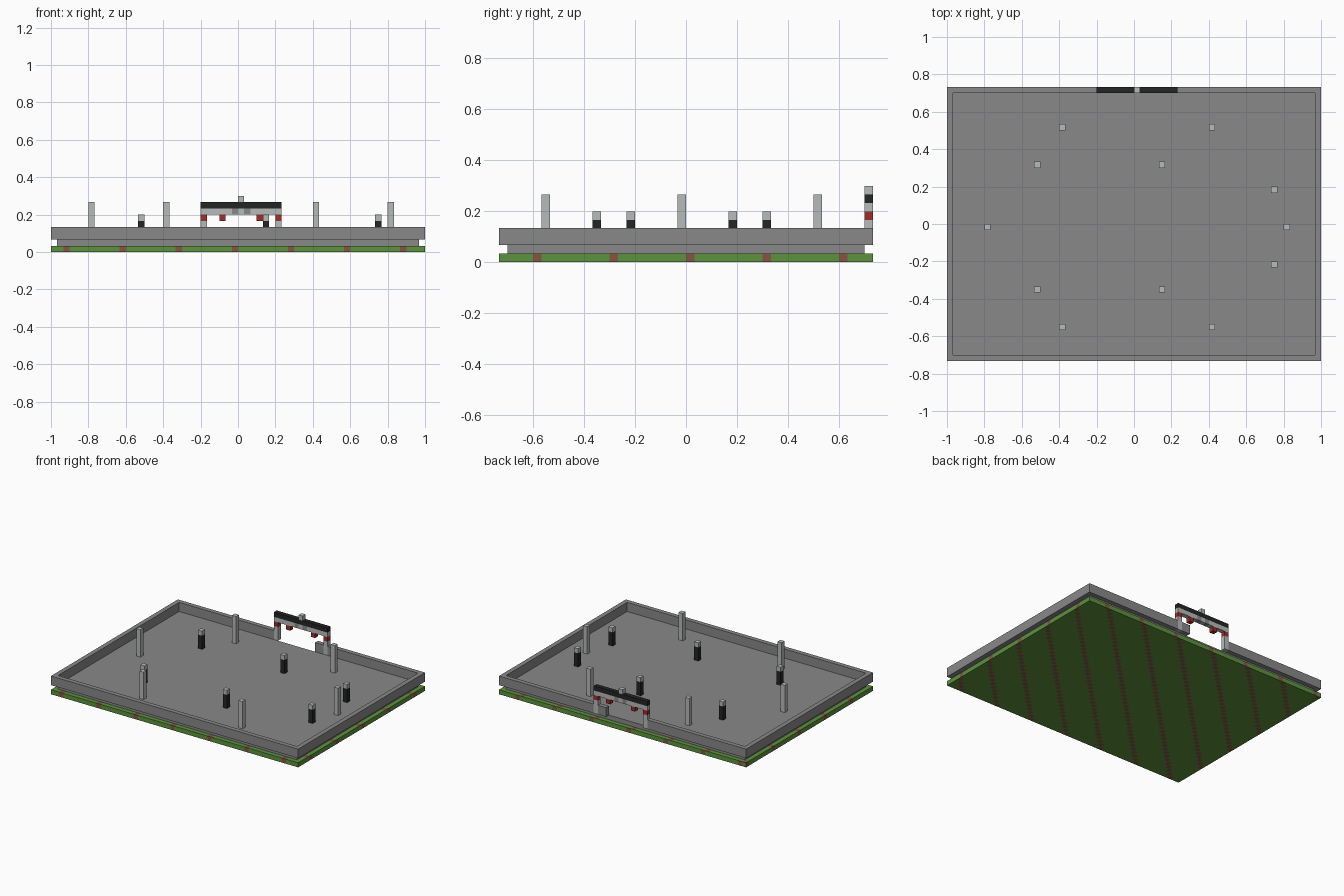
import bpy
import bmesh

default = bpy.data.objects.get("Cube")
if default:
    bpy.data.objects.remove(default, do_unlink=True)

UNIT = 1 / 30          # size of one block
NX, NY = 60, 44        # blocks along x and y


def material(name, r, g, b):
    mat = bpy.data.materials.new(name)
    mat.use_nodes = True
    mat.diffuse_color = (r, g, b, 1)
    mat.node_tree.nodes["Principled BSDF"].inputs["Base Color"].default_value = (r, g, b, 1)
    return mat


STONE = material("stone_grey", 0.25, 0.25, 0.25)
LIGHT = material("light_grey", 0.47, 0.50, 0.49)
BLACK = material("black", 0.017, 0.018, 0.018)
RED = material("red", 0.35, 0.026, 0.022)
GREEN = material("grass_green", 0.11, 0.29, 0.048)
EARTH = material("earth_red", 0.24, 0.09, 0.06)


def point(x, y, z):
    """Block coordinates to model coordinates."""
    return ((x - NX / 2) * UNIT, (y - NY / 2) * UNIT, z * UNIT)


def finish(name, bm, *mats):
    mesh = bpy.data.meshes.new(name)
    bm.to_mesh(mesh)
    bm.free()
    for mat in mats:
        mesh.materials.append(mat)
    obj = bpy.data.objects.new(name, mesh)
    bpy.context.scene.collection.objects.link(obj)
    return obj


def box(name, mat, low, high):
    """Box between two corners given in blocks."""
    bm = bmesh.new()
    bmesh.ops.create_cube(bm, size=1)
    for v in bm.verts:
        v.co = point(*[lo if c < 0 else hi for c, lo, hi in zip(v.co, low, high)])
    return finish(name, bm, mat)


# Grass base: one layer of blocks with diagonal earth stripes
bm = bmesh.new()
grid = [[bm.verts.new(point(i, j, 0)) for j in range(NY + 1)] for i in range(NX + 1)]
for i in range(NX):
    for j in range(NY):
        face = bm.faces.new((grid[i][j], grid[i][j + 1], grid[i + 1][j + 1], grid[i + 1][j]))
        face.material_index = int((i - j) % 9 == 2)
result = bmesh.ops.extrude_face_region(bm, geom=bm.faces[:], use_keep_orig=True)
for element in result["geom"]:
    if isinstance(element, bmesh.types.BMVert):
        element.co.z += UNIT
bm.normal_update()
for face in bm.faces:
    # each side face takes the colour of the block behind it
    inside = face.calc_center_median() - face.normal * UNIT / 2
    i = int(inside.x / UNIT + NX / 2)
    j = int(inside.y / UNIT + NY / 2)
    face.material_index = int((i - j) % 9 == 2)
bmesh.ops.recalc_face_normals(bm, faces=bm.faces[:])
finish("grass_base", bm, GREEN, EARTH)

# Floor slab, set in from the edge
box("floor_slab", STONE, (1, 1, 1), (NX - 1, NY - 1, 2))

# Surrounding wall, open at the gate
BACK = NY - 1
box("front_wall", STONE, (0, 0, 2), (NX, 1, 4))
box("left_wall", STONE, (NX - 1, 1, 2), (NX, BACK, 4))
box("right_wall", STONE, (0, 1, 2), (1, BACK, 4))
box("back_wall_right", STONE, (0, BACK, 2), (24, NY, 4))
box("back_wall_stub", STONE, (34, BACK, 2), (36, NY, 4))
box("back_wall_left", STONE, (37, BACK, 2), (NX, NY, 4))

# Tall pillars around the outside
for x, y in ((6, 21), (54, 21), (18, 5), (42, 5), (18, 37), (42, 37)):
    box("tall_pillar", LIGHT, (x, y, 2), (x + 1, y + 1, 8))

# Short posts with light caps
for x, y in ((14, 11), (14, 31), (34, 11), (34, 31), (52, 15), (52, 27)):
    box("short_post", BLACK, (x, y, 2), (x + 1, y + 1, 5))
    box("short_post_cap", LIGHT, (x, y, 5), (x + 1, y + 1, 6))


# Gate: legs, lanterns, banded beam, roof and finial
def gate_block(name, mat, x0, x1, z0, z1):
    box(name, mat, (x0, BACK, z0), (x1, NY, z1))


for x in (24, 36):
    gate_block("gate_leg", LIGHT, x, x + 1, 2, 5)
for x in (24, 27, 33, 36):
    gate_block("gate_lantern", RED, x, x + 1, 5, 6)
gate_block("gate_beam_right", LIGHT, 24, 29, 6, 7)
gate_block("gate_beam_middle", LIGHT, 30, 31, 6, 7)
gate_block("gate_beam_left", LIGHT, 32, 37, 6, 7)
for x in (29, 31):
    gate_block("gate_beam_inlay", STONE, x, x + 1, 6, 7)
gate_block("gate_roof", BLACK, 24, 37, 7, 8)
gate_block("gate_finial", LIGHT, 30, 31, 8, 9)
